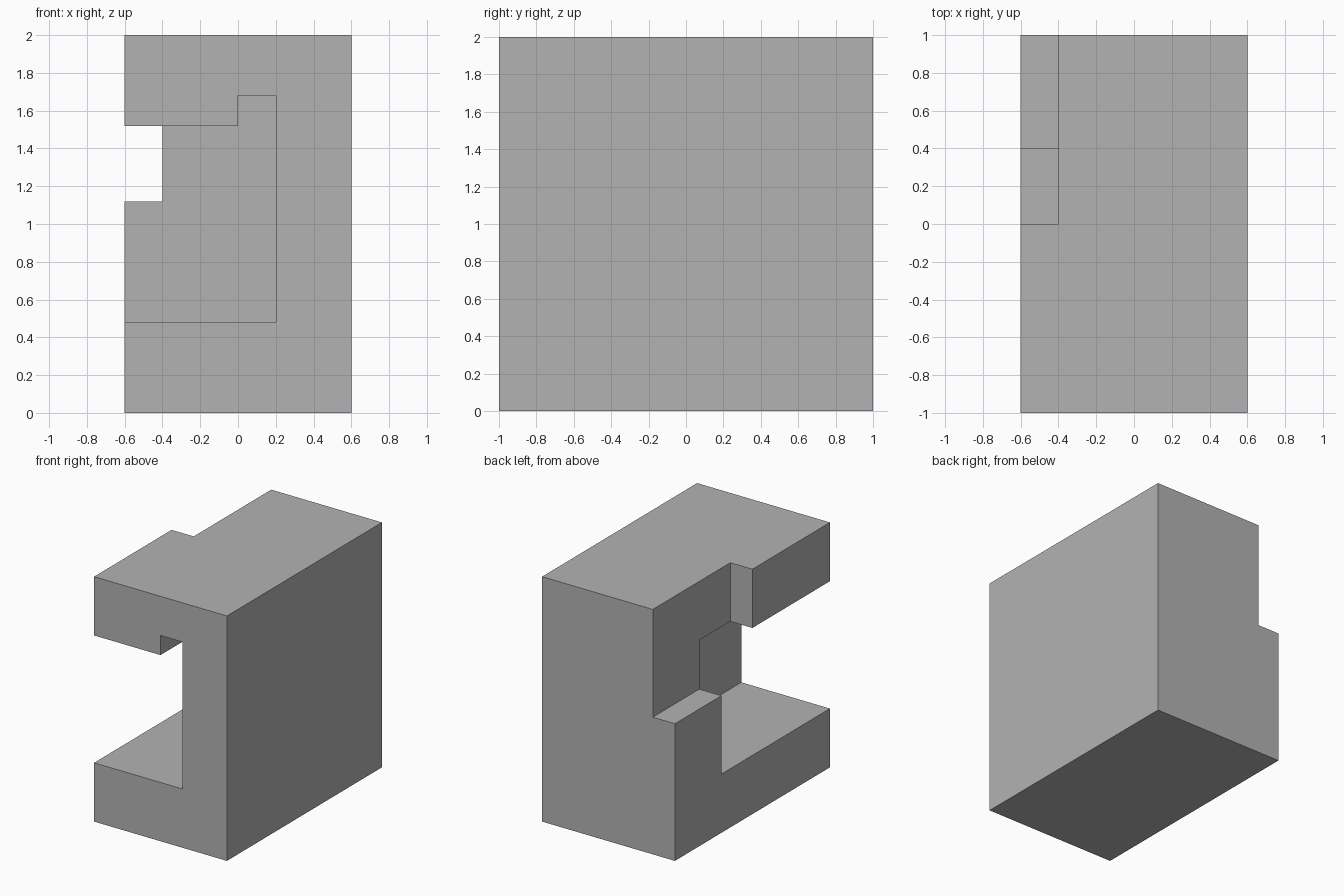
import bpy
import bmesh

cube = bpy.data.objects.get("Cube")
if cube:
    bpy.data.objects.remove(cube, do_unlink=True)

grey = bpy.data.materials.new("grey")
grey.use_nodes = True
colour = (0.45, 0.45, 0.45, 1)
grey.diffuse_color = colour
grey.node_tree.nodes["Principled BSDF"].inputs["Base Color"].default_value = colour


def prism(name, profile, y0, y1):
    """Extrude an (x, z) profile along y."""
    bm = bmesh.new()
    face = bm.faces.new([bm.verts.new((x, y0, z)) for x, z in profile])
    result = bmesh.ops.extrude_face_region(bm, geom=[face])
    moved = [v for v in result["geom"] if isinstance(v, bmesh.types.BMVert)]
    bmesh.ops.translate(bm, verts=moved, vec=(0, y1 - y0, 0))
    bmesh.ops.recalc_face_normals(bm, faces=bm.faces)
    mesh = bpy.data.meshes.new(name)
    bm.to_mesh(mesh)
    bm.free()
    mesh.materials.append(grey)
    obj = bpy.data.objects.new(name, mesh)
    bpy.context.collection.objects.link(obj)
    return obj


def rectangle(x0, x1, z0, z1):
    return [(x0, z0), (x1, z0), (x1, z1), (x0, z1)]


# Solid block
block = prism("notched_block", rectangle(-0.6, 0.6, 0, 2), -1, 1)

# Front pocket with a raised groove beside the wall, and the back corner notch
pocket_profile = [(-0.8, 0.48), (0.2, 0.48), (0.2, 1.68),
                  (0, 1.68), (0, 1.52), (-0.8, 1.52)]
cutters = [
    prism("pocket_cutter", pocket_profile, -1.2, 0.4),
    prism("corner_cutter", rectangle(-0.8, -0.4, 1.12, 2.2), 0, 1.2),
]

for cutter in cutters:
    cutter.hide_render = True
    mod = block.modifiers.new(cutter.name, "BOOLEAN")
    mod.operation = "DIFFERENCE"
    mod.solver = "EXACT"
    mod.object = cutter

# Bake the cuts and drop the cutters
bpy.context.view_layer.update()
depsgraph = bpy.context.evaluated_depsgraph_get()
cut_mesh = bpy.data.meshes.new_from_object(block.evaluated_get(depsgraph))
block.modifiers.clear()
block.data = cut_mesh
for cutter in cutters:
    bpy.data.objects.remove(cutter, do_unlink=True)
